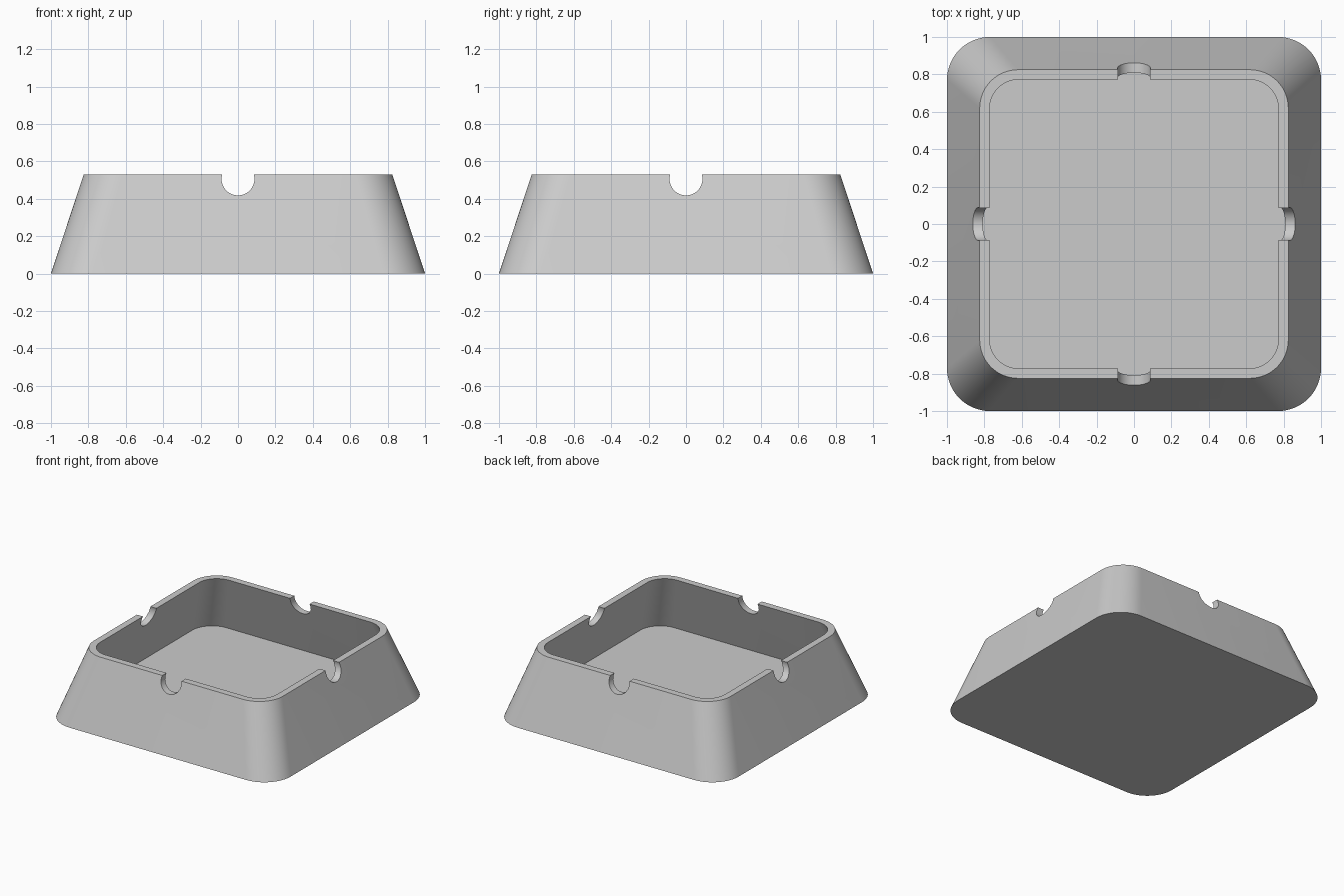
import bpy, bmesh, math

# Remove the default cube
cube = bpy.data.objects.get("Cube")
if cube:
    bpy.data.objects.remove(cube, do_unlink=True)

HEIGHT = 0.53
FLOOR = 0.06
STEPS = 16          # segments per rounded corner


def material(name, rgb):
    mat = bpy.data.materials.new(name)
    mat.use_nodes = True
    colour = (*rgb, 1)
    mat.diffuse_color = colour
    mat.node_tree.nodes["Principled BSDF"].inputs["Base Color"].default_value = colour
    return mat


def rounded_square(bm, half, radius, z):
    """Ring of vertices around a square with rounded corners."""
    ring = []
    for corner in range(4):
        mid = math.radians(45 + 90 * corner)
        cx = math.copysign(half - radius, math.cos(mid))
        cy = math.copysign(half - radius, math.sin(mid))
        for i in range(STEPS + 1):
            a = math.radians(90 * (corner + i / STEPS))
            ring.append(bm.verts.new((cx + radius * math.cos(a), cy + radius * math.sin(a), z)))
    return ring


# Tapered tray: outer wall, rim, parallel inner wall and floor
bm = bmesh.new()
rings = [rounded_square(bm, *r) for r in (
    (1.0, 0.23, 0),
    (0.825, 0.205, HEIGHT),
    (0.772, 0.155, HEIGHT),
    (0.927, 0.175, FLOOR),
)]
for low, high in zip(rings, rings[1:]):
    for i in range(len(low)):
        j = (i + 1) % len(low)
        bm.faces.new((low[i], low[j], high[j], high[i]))
bm.faces.new(rings[0][::-1])
bm.faces.new(rings[-1])
bmesh.ops.recalc_face_normals(bm, faces=bm.faces)
mesh = bpy.data.meshes.new("tray")
bm.to_mesh(mesh)
bm.free()
tray = bpy.data.objects.new("tray", mesh)
bpy.context.collection.objects.link(tray)
mesh.materials.append(material("grey", (0.6, 0.6, 0.6)))

# Round notches through the middle of each rim side
bpy.context.view_layer.objects.active = tray
for name, rotation in (("notch_cutter_x", (0, math.pi / 2, 0)),
                       ("notch_cutter_y", (math.pi / 2, 0, 0))):
    bpy.ops.mesh.primitive_cylinder_add(vertices=48, radius=0.088, depth=2.4,
                                        location=(0, 0, 0.506), rotation=rotation)
    cutter = bpy.context.object
    cutter.name = name
    cutter.hide_render = True
    bpy.context.view_layer.objects.active = tray
    cut = tray.modifiers.new(name, 'BOOLEAN')
    cut.operation = 'DIFFERENCE'
    cut.solver = 'EXACT'
    cut.object = cutter
    bpy.ops.object.modifier_apply(modifier=cut.name)
    bpy.data.objects.remove(cutter, do_unlink=True)

# Smooth rounded corners, crisp rim edges
bpy.ops.object.select_all(action='DESELECT')
tray.select_set(True)
bpy.context.view_layer.objects.active = tray
bpy.ops.object.shade_smooth_by_angle(angle=math.radians(30))
